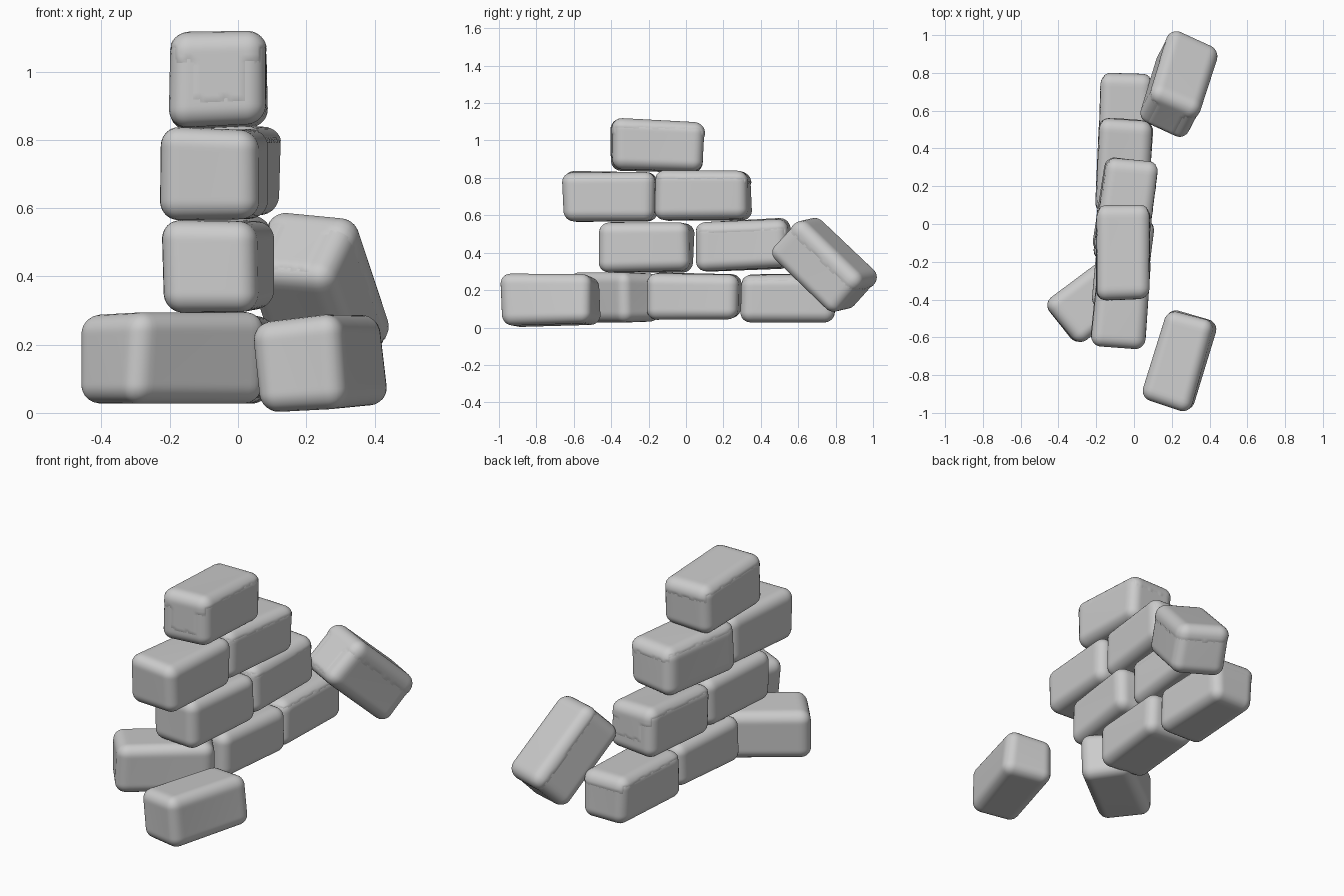
import bpy, bmesh, math, random
from mathutils import Matrix, Vector

if "Cube" in bpy.data.objects:
    bpy.data.objects.remove(bpy.data.objects["Cube"])

random.seed(4)
CUTS = 27


def warp(co, half, offs):
    """Push a point by the blended offsets of the eight brick corners."""
    out = co.copy()
    u, v, w = (0.5 + 0.5 * co[i] / half[i] for i in range(3))
    for i, o in enumerate(offs):
        k = (u if i & 1 else 1 - u) * (v if i & 2 else 1 - v) * (w if i & 4 else 1 - w)
        out += o * k
    return out


def finish(bm, name, matrix):
    mesh = bpy.data.meshes.new(name)
    bm.to_mesh(mesh)
    mesh.polygons.foreach_set("use_smooth", [True] * len(mesh.polygons))
    ob = bpy.data.objects.new(name, mesh)
    ob.matrix_world = matrix
    bpy.context.collection.objects.link(ob)


def brick(name, loc, size=(0.285, 0.495, 0.262), yaw=0, pitch=0, roll=0, cap=None):
    half = Vector(size) / 2
    r = 0.055
    jit = 0.009
    offs = [Vector([random.uniform(-jit, jit) for _ in range(3)]) for _ in range(8)]
    bm = bmesh.new()
    bmesh.ops.create_cube(bm, size=2)
    bmesh.ops.subdivide_edges(bm, edges=bm.edges[:], cuts=CUTS, use_grid_fill=True)
    # round the box off, then make it a little uneven
    for v in bm.verts:
        p = Vector([v.co[i] * half[i] for i in range(3)])
        core = Vector([max(-half[i] + r, min(half[i] - r, p[i])) for i in range(3)])
        v.co = warp(core + (p - core).normalized() * r, half, offs)
    bm.normal_update()
    matrix = (Matrix.Translation(loc) @ Matrix.Rotation(math.radians(yaw), 4, 'Z')
              @ Matrix.Rotation(math.radians(pitch), 4, 'X')
              @ Matrix.Rotation(math.radians(roll), 4, 'Y'))
    finish(bm, name, matrix)

    # thin ragged crust hanging over the top: cap = drop on front, back, right, left
    if cap:
        front, back, right, left = cap

        def bare(f):
            c, n = f.calc_center_median(), f.normal
            if abs(n.y) > abs(n.x):
                drop = front if n.y < 0 else back
                if abs(c.x) > 0.075:
                    drop = min(drop, 0.075)
            else:
                drop = right if n.x > 0 else left
            if n.z > 0.75:
                return False
            return c.z < half.z - drop - random.uniform(0, 0.012)

        bmesh.ops.delete(bm, geom=[f for f in bm.faces if bare(f)], context='FACES')
        bm.normal_update()
        rim = {v for v in bm.verts if v.is_boundary}
        for v in bm.verts:
            v.co += v.normal * (0.001 if v in rim else 0.004)
        finish(bm, name + "_crust", matrix)
    bm.free()


# bottom course
brick("base_brick_turned", (-0.19, -0.38, 0.16), yaw=-52)
brick("base_brick_middle", (-0.055, 0.045, 0.168), (0.29, 0.49, 0.245), yaw=-6)
brick("base_brick_back", (-0.045, 0.545, 0.157), (0.27, 0.505, 0.253), yaw=-2,
      cap=(0.03, 0.06, 0.03, 0.03))
# second course
brick("second_brick_front", (-0.06, -0.215, 0.43), yaw=-6)
brick("second_brick_back", (-0.055, 0.305, 0.44), yaw=-4, pitch=2,
      cap=(0.03, 0.17, 0.05, 0.03))
# third course
brick("third_brick_front", (-0.063, -0.405, 0.702), yaw=-5)
brick("third_brick_back", (-0.045, 0.09, 0.705), yaw=-8, cap=(0.03, 0.06, 0.035, 0.03))
# top
brick("top_brick", (-0.058, -0.15, 0.97), (0.28, 0.495, 0.268), pitch=-1.5,
      cap=(0.19, 0.07, 0.035, 0.035))
# loose bricks
brick("fallen_brick", (0.24, -0.725, 0.146), (0.27, 0.495, 0.265), yaw=-16, pitch=1, roll=-5)
brick("leaning_brick", (0.235, 0.738, 0.335), (0.285, 0.495, 0.27), yaw=-18, pitch=-43, roll=8,
      cap=(0.24, 0.07, 0.075, 0.06))
